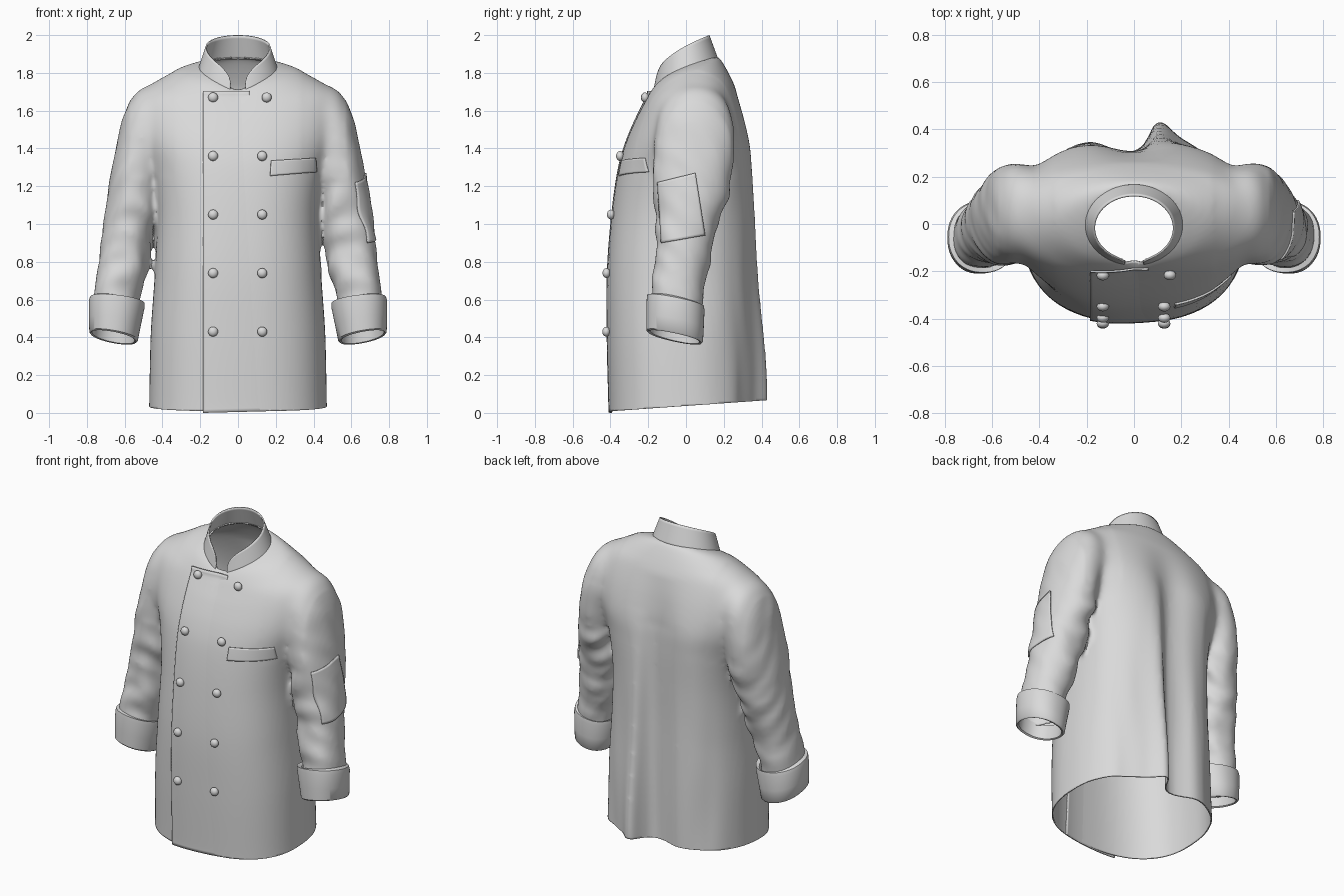
import bpy, bmesh, math
from mathutils import Vector, noise
from mathutils.bvhtree import BVHTree

if "Cube" in bpy.data.objects:
    bpy.data.objects.remove(bpy.data.objects["Cube"])

cloth = bpy.data.materials.new("light_grey_cloth")
cloth.diffuse_color = (0.7, 0.7, 0.7, 1)
cloth.use_nodes = True
cloth.node_tree.nodes["Principled BSDF"].inputs["Base Color"].default_value = cloth.diffuse_color


def add_object(name, bm, thick=0, offset=-1):
    bmesh.ops.recalc_face_normals(bm, faces=bm.faces)
    me = bpy.data.meshes.new(name)
    bm.to_mesh(me)
    me.materials.append(cloth)
    ob = bpy.data.objects.new(name, me)
    bpy.context.collection.objects.link(ob)
    if thick:
        m = ob.modifiers.new("thickness", 'SOLIDIFY')
        m.thickness, m.offset = thick, offset
    return ob


def clamp(v, lo=0.0, hi=1.0):
    return max(lo, min(hi, v))


def power(v, e):
    return math.copysign(abs(v) ** e, v)


def spline(keys, n):
    """Catmull-Rom through rows of numbers, n steps per span."""
    out = []
    for i in range(len(keys) - 1):
        p0, p1, p2 = keys[max(i - 1, 0)], keys[i], keys[i + 1]
        p3 = keys[min(i + 2, len(keys) - 1)]
        for j in range(n):
            t = j / n
            out.append([0.5 * (2 * b + (c - a) * t + (2 * a - 5 * b + 4 * c - d) * t * t
                               + (3 * b - a - 3 * c + d) * t ** 3)
                        for a, b, c, d in zip(p0, p1, p2, p3)])
    return out + [list(keys[-1])]


def loft(rings, caps=False, closed=True):
    """Skin a list of point rings, with optional fan caps."""
    bm = bmesh.new()
    rows = [[bm.verts.new(p) for p in r] for r in rings]
    n = len(rows[0])
    for a, b in zip(rows, rows[1:]):
        for i in range(n if closed else n - 1):
            j = (i + 1) % n
            bm.faces.new((a[i], a[j], b[j], b[i]))
    for r in (rows[0], rows[-1]) if caps else ():
        cv = bm.verts.new(sum((v.co for v in r), Vector()) / n)
        for i in range(n):
            bm.faces.new((r[i], r[(i + 1) % n], cv))
    return bm


# Torso rings: front z, back z, half width, front y, back y, roundness
TORSO = [(-.06, -.06, .473, -.404, .36, .82), (.05, .05, .47, -.406, .358, .82),
         (.4, .42, .462, -.415, .355, .82), (.74, .75, .44, -.415, .355, .82),
         (1.05, 1.05, .43, -.392, .358, .82), (1.28, 1.28, .46, -.36, .358, .82),
         (1.42, 1.43, .515, -.322, .35, .84), (1.54, 1.58, .54, -.272, .312, .86),
         (1.62, 1.72, .52, -.23, .262, .9), (1.665, 1.80, .42, -.205, .225, .95),
         (1.69, 1.865, .31, -.185, .187, 1), (1.70, 1.89, .205, -.17, .165, 1)]


def torso_ring(k, n=160):
    zf, zb, w, yf, yb, e = k
    pts = []
    for i in range(n):
        a = 2 * math.pi * i / n
        x = w * power(math.cos(a), e)
        y = (yf + yb) / 2 + (yb - yf) / 2 * power(math.sin(a), e)
        z = zf + (zb - zf) * math.sqrt(clamp((y - yf) / (yb - yf)))
        rear = clamp(math.sin(a) * 2)
        back = rear * clamp((1.5 - z) / 1.4)
        d = x - .1
        # centre hollow, shoulder-blade swell and the deep back pleat
        y += back * .1 * math.exp(-(d / (.045 if d < 0 else .09)) ** 2)
        y -= rear * .05 * clamp((1.72 - z) / .3) * math.exp(-((x + .01) / .13) ** 2)
        y += back * .022 * math.exp(-((x + .27) / .07) ** 2)
        y += .02 * back * noise.noise((x * 9, 3, z * 1.5))
        pts.append((x, y, z))
    return pts


# Sleeve rings: outer x, z, inner x, z, centre y, half depth
SLEEVE = [(.34, 1.75, .34, 1.42, .04, .15), (.47, 1.735, .38, 1.38, .05, .185),
          (.547, 1.69, .395, 1.33, .05, .205), (.603, 1.58, .405, 1.27, .045, .215),
          (.637, 1.45, .415, 1.18, .04, .215), (.67, 1.28, .43, 1.08, .025, .202),
          (.705, 1.05, .45, .93, .005, .167), (.735, .83, .48, .76, -.025, .145),
          (.76, .62, .525, .57, -.05, .135), (.773, .42, .545, .38, -.06, .132)]
CUFF = [(.762, .618, .52, .57, -.05, .135), (.784, .612, .494, .578, -.055, .15),
        (.79, .59, .495, .555, -.055, .153), (.79, .5, .515, .46, -.058, .152),
        (.787, .43, .53, .385, -.06, .15), (.78, .422, .54, .377, -.06, .142),
        (.772, .427, .548, .382, -.06, .13), (.765, .52, .54, .475, -.056, .13)]


def sleeve_ring(k, side, wrinkle, n=72):
    ox, oz, ix, iz, yc, ry = k
    c = Vector(((ox + ix) / 2, yc, (oz + iz) / 2))
    u = Vector(((ox - ix) / 2, 0, (oz - iz) / 2))
    tilt = .03 * clamp((.9 - c.z) / .3)
    pts = []
    for i in range(n):
        a = 2 * math.pi * i / n
        d = u * power(math.cos(a), .92) + Vector((0, ry, -tilt)) * power(math.sin(a), .92)
        p = c + d
        f = noise.noise((p.x * 6 * side, p.y * 7, p.z * 10 + p.y * 9))
        amount = wrinkle * (.25 + .75 * clamp(.5 - .5 * math.cos(a)))
        p = p + d.normalized() * f * amount * clamp((c.x - .42) * 8)
        pts.append((p.x * side, p.y, p.z))
    return pts


# Jacket body: torso fused with both sleeves into one even skin
torso = add_object("torso_form", loft([torso_ring(k) for k in spline(TORSO, 7)], True))
forms = [torso]
for side in (1, -1):
    form = add_object("sleeve_form", loft([sleeve_ring(k, side, .03) for k in spline(SLEEVE, 6)], True))
    forms.append(form)
    mod = torso.modifiers.new("join", 'BOOLEAN')
    mod.operation, mod.solver, mod.object = 'UNION', 'EXACT', form
mod = torso.modifiers.new("even_skin", 'REMESH')
mod.mode, mod.voxel_size = 'VOXEL', .014
joined = bpy.data.meshes.new_from_object(torso.evaluated_get(bpy.context.evaluated_depsgraph_get()))
body = bmesh.new()
body.from_mesh(joined)
for ob in forms:
    bpy.data.objects.remove(ob)

# Soften the armholes, then open the hem, neck and wrists
armholes = [v for v in body.verts if .34 < abs(v.co.x) < .57 and v.co.z > 1.25]
for step in range(24):
    bmesh.ops.smooth_vert(body, verts=armholes, factor=.5, use_axis_x=True, use_axis_y=True, use_axis_z=True)
for step in range(2):
    bmesh.ops.smooth_vert(body, verts=body.verts, factor=.5, use_axis_x=True, use_axis_y=True, use_axis_z=True)
bmesh.ops.bisect_plane(body, geom=body.verts[:] + body.edges[:] + body.faces[:],
                       plane_co=(0, 0, .037), plane_no=(0, -.07, 1), clear_inner=True)
gone = []
for f in body.faces:
    c = f.calc_center_median()
    neck = c.z > 1.6 and (c.x / .205) ** 2 + ((c.y + .0025) / .1675) ** 2 < .9
    if neck or (abs(c.x) > .5 and c.z < .5):
        gone.append(f)
bmesh.ops.delete(body, geom=gone, context='FACES')
tree = BVHTree.FromBMesh(body)
add_object("jacket_body", body, .007)


def on_front(x, z):
    hit = tree.ray_cast(Vector((x, -2, clamp(z, .03, 1.68))), Vector((0, 1, 0)))[0]
    return hit.y if hit and hit.y < 0 else -.175


def on_side(y, z):
    hit = tree.ray_cast(Vector((2, y, z)), Vector((-1, 0, 0)))[0]
    return hit.x if hit else .66


def plate(name, corners, front, nu, nv, lift0, lift1, thick=.009):
    """Cloth patch draped on the body; corners run around in (u, z)."""
    a, b, c, d = [Vector(p) for p in corners]
    rows = []
    for j in range(nv + 1):
        row = []
        for i in range(nu + 1):
            s, t = i / nu, j / nv
            p = a.lerp(b, s).lerp(d.lerp(c, s), t)
            lift = lift0 + (lift1 - lift0) * s
            row.append((p.x, on_front(*p) - lift, p.y) if front
                       else (on_side(*p) + lift, p.x, p.y))
        rows.append(row)
    add_object(name, loft(rows, closed=False), thick, 0)


# Overlapping front panel, chest welt pocket and sleeve pocket
plate("front_panel", [(-.185, 0), (.2, .01), (.06, 1.705), (-.185, 1.705)], True, 24, 90, .007, -.008)
plate("chest_pocket", [(.17, 1.255), (.415, 1.275), (.41, 1.35), (.175, 1.335)], True, 24, 8, .004, .004)
plate("sleeve_pocket", [(-.13, .9), (.1, .94), (.05, 1.27), (-.15, 1.22)], False, 20, 24, .004, .004)

# Turned-back cuffs
for side, label in ((1, "left"), (-1, "right")):
    add_object(label + "_cuff", loft([sleeve_ring(k, side, 0) for k in CUFF]))

# Stand collar, open at the front with rounded corners
rows = []
for j in range(9):
    row = []
    for i in range(121):
        a = .2 + (2 * math.pi - .4) * i / 120
        near = clamp(min(i, 120 - i) / 9)
        h = j / 8 * (.45 + .55 * math.sqrt(1 - (1 - near) ** 2))
        t = (1 - math.cos(a)) / 2
        low = Vector((-.21 * math.sin(a), -.176 + .346 * t, 1.69 + .185 * math.sqrt(t)))
        top = Vector((-.172 * math.sin(a), -.158 + .282 * t, 1.775 + .225 * math.sqrt(t)))
        row.append(low.lerp(top, h))
    rows.append(row)
add_object("collar", loft(rows, closed=False), .008)

# Two columns of domed buttons
for z in (1.67, 1.36, 1.05, .74, .43):
    for x in (-.132, .152 if z > 1.6 else .128):
        bm = bmesh.new()
        bmesh.ops.create_uvsphere(bm, u_segments=20, v_segments=12, radius=.026)
        bmesh.ops.scale(bm, verts=bm.verts, vec=(1, .8, 1))
        bmesh.ops.translate(bm, verts=bm.verts, vec=(x, on_front(x, z) - .014, z))
        add_object("button", bm)

bpy.ops.object.select_all(action='SELECT')
bpy.context.view_layer.objects.active = bpy.context.scene.objects["jacket_body"]
bpy.ops.object.shade_smooth_by_angle(angle=math.radians(42))
